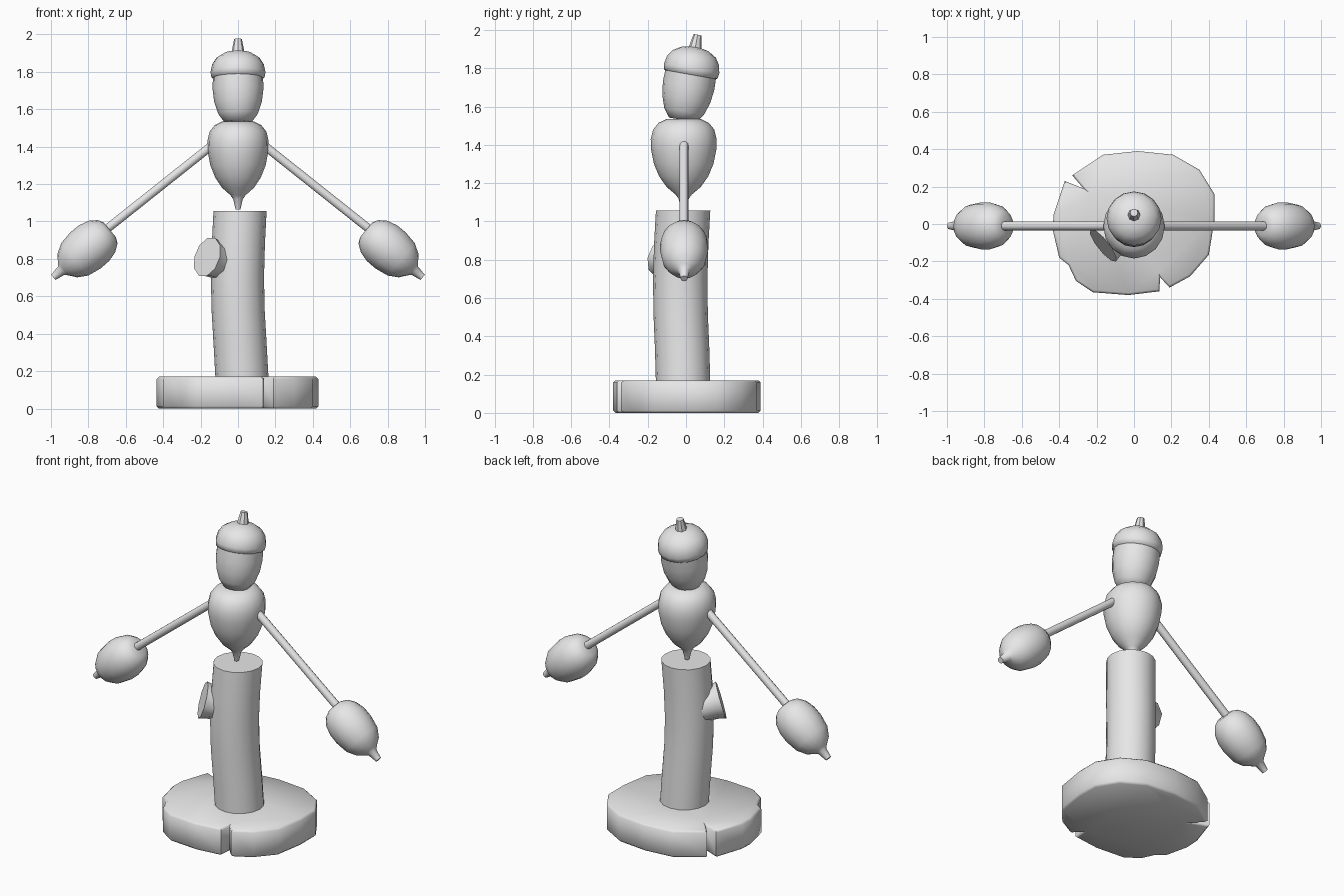
import bpy, bmesh, math
from mathutils import Vector, Matrix

if "Cube" in bpy.data.objects:
    bpy.data.objects.remove(bpy.data.objects["Cube"])

grey = bpy.data.materials.new("plain_grey")
grey.diffuse_color = (0.8, 0.8, 0.8, 1)
grey.use_nodes = True
grey.node_tree.nodes["Principled BSDF"].inputs["Base Color"].default_value = grey.diffuse_color


def finish(bm, name, angle=40):
    bmesh.ops.recalc_face_normals(bm, faces=bm.faces)
    me = bpy.data.meshes.new(name)
    bm.to_mesh(me)
    bm.free()
    ob = bpy.data.objects.new(name, me)
    bpy.context.collection.objects.link(ob)
    me.materials.append(grey)
    bpy.ops.object.select_all(action='DESELECT')
    ob.select_set(True)
    bpy.context.view_layer.objects.active = ob
    bpy.ops.object.shade_smooth_by_angle(angle=math.radians(angle))
    return ob


def loft(name, rings, sides=16, matrix=Matrix(), angle=40):
    """Join circles given as (radius, centre) along local z, with capped ends."""
    bm = bmesh.new()
    loops = []
    for r, c in rings:
        loops.append([bm.verts.new(matrix @ (Vector(c) + Vector((
            r * math.cos(2 * math.pi * i / sides),
            r * math.sin(2 * math.pi * i / sides), 0)))) for i in range(sides)])
    for a, b in zip(loops, loops[1:]):
        for i in range(sides):
            j = (i + 1) % sides
            bm.faces.new((a[i], a[j], b[j], b[i]))
    bm.faces.new(loops[0])
    bm.faces.new(loops[-1])
    return finish(bm, name, angle)


def lathe(name, profile, sides=16, matrix=Matrix(), angle=40):
    return loft(name, [(r, (0, 0, z)) for r, z in profile], sides, matrix, angle)


def aim(origin, direction):
    """Frame whose z axis points along direction."""
    return Matrix.Translation(origin) @ Vector(direction).to_track_quat('Z', 'Y').to_matrix().to_4x4()


# Wooden slice base with two split notches
outline = [(0.02, 0.39), (0.21, 0.37), (0.35, 0.29), (0.43, 0.16), (0.43, 0.02),
           (0.40, -0.165), (0.30, -0.28), (0.19, -0.34), (0.14, -0.285), (0.135, -0.36),
           (-0.03, -0.38), (-0.22, -0.365), (-0.31, -0.305), (-0.35, -0.22), (-0.40, -0.18),
           (-0.435, -0.03), (-0.43, 0.05), (-0.37, 0.23), (-0.27, 0.19), (-0.33, 0.26),
           (-0.165, 0.37)]
bm = bmesh.new()
face = bm.faces.new([bm.verts.new((x, y, 0)) for x, y in outline])
res = bmesh.ops.extrude_face_region(bm, geom=[face])
top = [v for v in res["geom"] if isinstance(v, bmesh.types.BMVert)]
bmesh.ops.translate(bm, verts=top, vec=(0, 0, 0.17))
rim = [e for e in bm.edges if abs(e.verts[0].co.z - e.verts[1].co.z) < 0.01]
bmesh.ops.bevel(bm, geom=rim, offset=0.012, segments=1, affect='EDGES')
finish(bm, "base_slice", 48)

# Gently bowed trunk
loft("trunk", [(0.142, (0.022, -0.015, 0.15)), (0.142, (0.012, -0.02, 0.33)),
               (0.142, (0.001, -0.028, 0.52)), (0.142, (-0.003, -0.03, 0.70)),
               (0.142, (0.002, -0.025, 0.88)), (0.142, (0.011, -0.015, 1.057))])

# Cut branch stub on the trunk
lathe("branch_stub", [(0.095, -0.12), (0.10, -0.04), (0.11, 0)], 10,
      aim((-0.165, -0.115, 0.81), (-0.75, -0.6, 0.27)))

# Body acorn with its point downwards
lathe("body", [(0.013, 1.065), (0.026, 1.12), (0.04, 1.14), (0.085, 1.18), (0.122, 1.235),
               (0.148, 1.30), (0.163, 1.38), (0.164, 1.43), (0.152, 1.48), (0.125, 1.515),
               (0.085, 1.535)], 16,
      Matrix.Translation((0, -0.012, 0)) @ Matrix.Diagonal((1, 1.05, 1, 1)), 60)

# Head acorn, cap and stem, leaning back
lean = Matrix.Translation((0, -0.018, 1.53)) @ Matrix.Rotation(math.radians(-10), 4, 'X')
lathe("head", [(0.072, 0), (0.105, 0.045), (0.127, 0.11), (0.136, 0.18), (0.134, 0.26)],
      16, lean, 60)
lathe("head_cap", [(0.125, 0.236), (0.142, 0.244), (0.147, 0.272), (0.138, 0.315),
                   (0.115, 0.35), (0.07, 0.377), (0.02, 0.387)], 16, lean, 60)
lathe("cap_stem", [(0.036, 0.37), (0.029, 0.41), (0.021, 0.452)], 8, lean)

# Arms and hanging hand acorns, one per side
for side, label in ((-1, "left"), (1, "right")):
    start = Vector((side * 0.135, -0.01, 1.41))
    end = Vector((side * 0.72, -0.01, 0.945))
    lathe(label + "_arm", [(0.024, 0), (0.024, (end - start).length)], 10,
          aim(start, end - start))
    lathe(label + "_hand", [(0.05, 0), (0.082, 0.016), (0.110, 0.055), (0.125, 0.11),
                            (0.126, 0.17), (0.113, 0.245), (0.082, 0.297), (0.045, 0.325),
                            (0.028, 0.34), (0.018, 0.395)], 16,
          aim((side * 0.685, -0.01, 0.955), (side * 0.766, 0, -0.643)), 60)
